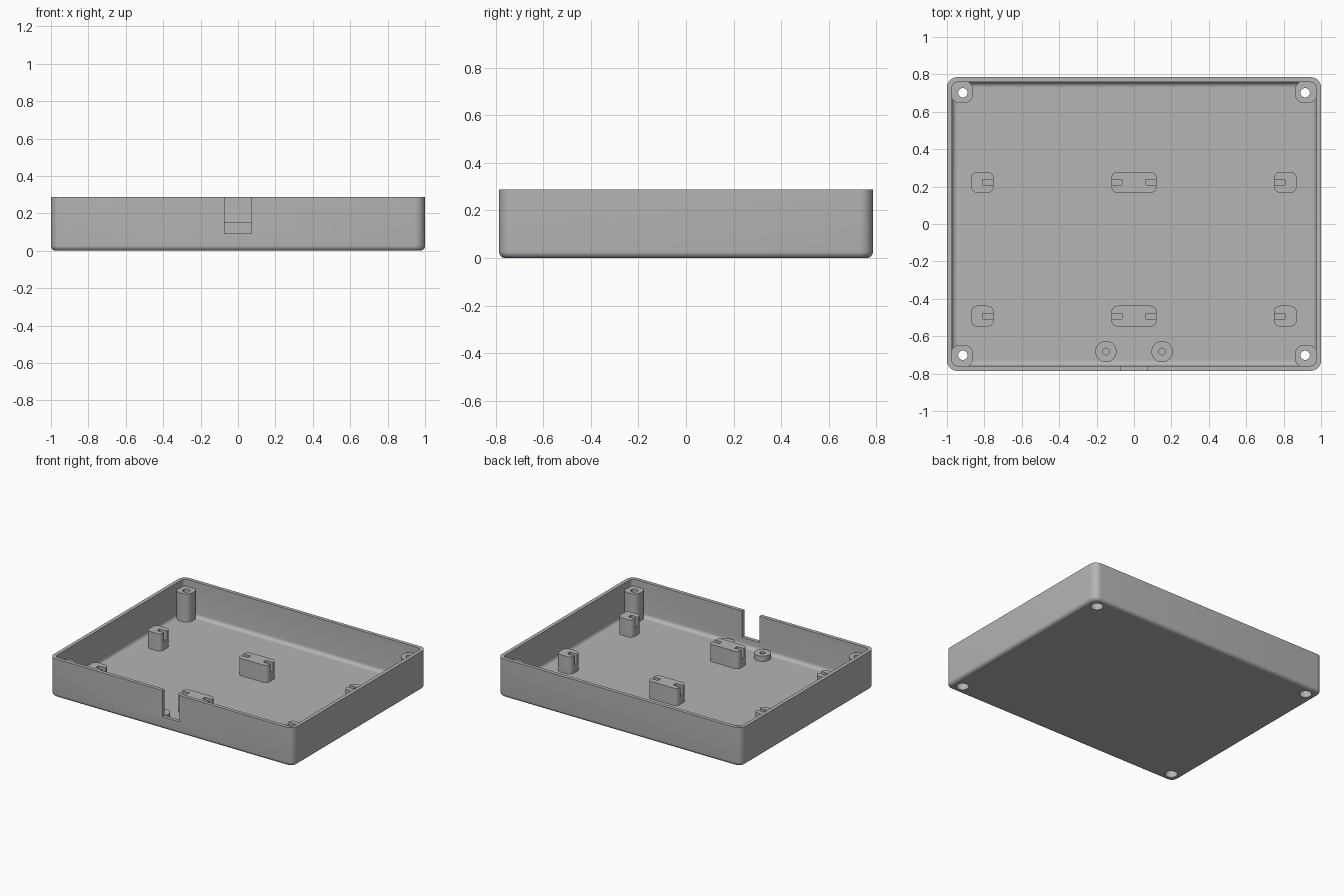
import bpy, bmesh
from math import sin, cos, pi, radians

cube = bpy.data.objects.get("Cube")
if cube:
    bpy.data.objects.remove(cube, do_unlink=True)

grey = bpy.data.materials.new("plain grey plastic")
grey.use_nodes = True
grey.diffuse_color = (0.46, 0.46, 0.46, 1)
grey.node_tree.nodes["Principled BSDF"].inputs["Base Color"].default_value = grey.diffuse_color

HX, HY, TOP = 1.0, 0.785, 0.287      # tray half sizes and height
WALL, CORNER, FILLET = 0.027, 0.055, 0.027


def outline(hx, hy, r, seg=8):
    """Rounded rectangle, counter-clockwise."""
    pts = []
    for i, (sx, sy) in enumerate([(1, 1), (-1, 1), (-1, -1), (1, -1)]):
        for k in range(seg + 1):
            a = pi / 2 * (i + k / seg)
            pts.append((sx * (hx - r) + r * cos(a), sy * (hy - r) + r * sin(a)))
    return pts


def loft(name, rings, cx=0, cy=0):
    """Closed solid through rounded-rectangle rings (half x, half y, radius, z)."""
    bm = bmesh.new()
    loops = [[bm.verts.new((cx + x, cy + y, z)) for x, y in outline(hx, hy, r)]
             for hx, hy, r, z in rings]
    n = len(loops[0])
    for a, b in zip(loops, loops[1:]):
        for i in range(n):
            j = (i + 1) % n
            bm.faces.new((a[i], a[j], b[j], b[i]))
    bm.faces.new(loops[0][::-1])
    bm.faces.new(loops[-1])
    bmesh.ops.remove_doubles(bm, verts=bm.verts, dist=1e-5)
    bmesh.ops.recalc_face_normals(bm, faces=bm.faces)
    mesh = bpy.data.meshes.new(name)
    bm.to_mesh(mesh)
    bm.free()
    mesh.materials.append(grey)
    ob = bpy.data.objects.new(name, mesh)
    bpy.context.collection.objects.link(ob)
    return ob


def prism(name, cx, cy, hx, hy, r, z0, z1):
    return loft(name, [(hx, hy, r, z0), (hx, hy, r, z1)], cx, cy)


def box(name, cx, cy, hx, hy, z0, z1):
    return prism(name, cx, cy, hx, hy, 0, z0, z1)


def activate(ob):
    bpy.ops.object.select_all(action='DESELECT')
    ob.select_set(True)
    bpy.context.view_layer.objects.active = ob


def cut(ob, cutters):
    for c in cutters:
        c.hide_render = True
        mod = ob.modifiers.new("cut", 'BOOLEAN')
        mod.operation, mod.solver, mod.object = 'DIFFERENCE', 'EXACT', c
        activate(ob)
        bpy.ops.object.modifier_apply(modifier=mod.name)


parts, cutters = [], []

# Tray shell: up the outside, over the rim, down the inside
def ring(inset, z):
    return (HX - inset, HY - inset, max(CORNER - inset, 0.001), z)

arc = [pi / 2 * k / 6 for k in range(7)]
outside = [ring(FILLET * (1 - sin(t)), FILLET * (1 - cos(t))) for t in arc]
inside = [ring(WALL + FILLET * (1 - sin(t)), WALL + FILLET * (1 - cos(t))) for t in arc[::-1]]
tray = loft("tray", outside + [ring(0, TOP), ring(WALL, TOP)] + inside)
parts.append(tray)

# Cable notch in the front wall
notch = box("notch_cutter", 0, -HY, 0.0715, 0.045, 0.092, 0.4)
cutters.append(notch)
cut(tray, [notch])

# Corner screw posts with counterbored holes from below
for sx in (-1, 1):
    for sy in (-1, 1):
        post = prism("corner_post", sx * 0.92, sy * 0.706, 0.06, 0.06, 0.05, 0.015, 0.235)
        hole = loft("screw_hole_cutter",
                    [(r, r, r, z) for r, z in ((0.042, -0.05), (0.042, 0.1), (0.025, 0.1), (0.025, 0.4))],
                    sx * 0.915, sy * 0.702)
        cut(post, [hole])
        cut(tray, [hole])
        cutters.append(hole)
        parts.append(post)

# Slotted holder blocks: a double one in the middle, single ones at the sides
for cy in (0.223, -0.493):
    for name, cx, hx, slots in (("middle_holder", 0, 0.121, (-1, 1)),
                                ("right_holder", -0.811, 0.06, (1,)),
                                ("left_holder", 0.809, 0.06, (-1,))):
        block = prism(name, cx, cy, hx, 0.056, 0.033, 0.015, 0.155)
        grooves = [box("slot_cutter", cx + s * (hx - 0.018), cy, 0.04, 0.015, 0.085, 0.2)
                   for s in slots]
        cut(block, grooves)
        cutters += grooves
        parts.append(block)

# Round bosses behind the notch
for cx in (-0.15, 0.15):
    boss = prism("round_boss", cx, -0.682, 0.057, 0.057, 0.057, 0.015, 0.066)
    bore = prism("bore_cutter", cx, -0.682, 0.018, 0.018, 0.018, 0.028, 0.1)
    cut(boss, [bore])
    cutters.append(bore)
    parts.append(boss)

for c in cutters:
    bpy.data.objects.remove(c, do_unlink=True)

for ob in parts:
    activate(ob)
    bpy.ops.object.shade_smooth_by_angle(angle=radians(30))
